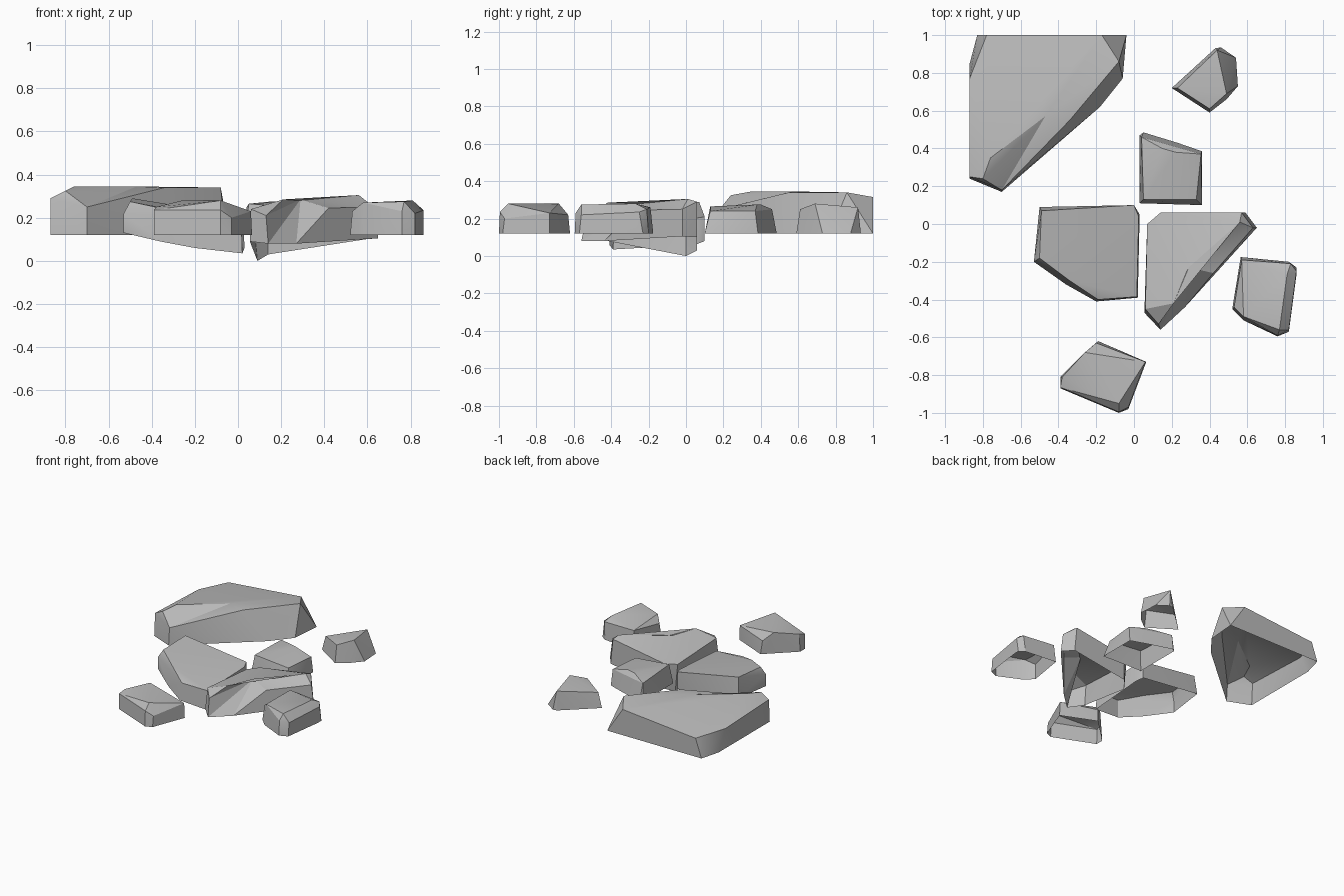
import bpy
import bmesh
import math

FLOOR = 0.12          # height of the rim of the level stones
SMOOTH_ANGLE = math.radians(25)

if "Cube" in bpy.data.objects:
    bpy.data.objects.remove(bpy.data.objects["Cube"], do_unlink=True)


def make_material(name, value):
    """One plain grey material."""
    material = bpy.data.materials.new(name)
    material.use_nodes = True
    colour = (value, value, value, 1)
    material.diffuse_color = colour
    shader = material.node_tree.nodes["Principled BSDF"]
    shader.inputs["Base Color"].default_value = colour
    shader.inputs["Roughness"].default_value = 0.9
    return material


stone_grey = make_material("stone grey", 0.5)


def rock(name, rim, crown, chip=None):
    """Faceted stone shell: the hull of a lower rim and a crown, open below.

    A chip is a pair of points: a hull corner and where it is knocked in to.
    """
    bm = bmesh.new()
    rim_verts = set()
    for point in rim:
        height = point[2] if len(point) == 3 else FLOOR
        rim_verts.add(bm.verts.new((point[0], point[1], height)))
    for point in crown:
        bm.verts.new(point)
    if chip:
        chip_vert = bm.verts.new(chip[0])
    bmesh.ops.convex_hull(bm, input=list(bm.verts))
    if chip:
        chip_vert.co = chip[1]

    # Open the underside and drop anything left inside the shell
    underside = [face for face in bm.faces if rim_verts.issuperset(face.verts)]
    bmesh.ops.delete(bm, geom=underside, context="FACES")
    loose = [vert for vert in bm.verts if not vert.link_faces]
    bmesh.ops.delete(bm, geom=loose, context="VERTS")

    # Merge nearly flat triangles into broad facets
    bmesh.ops.dissolve_limit(bm, angle_limit=math.radians(3),
                             verts=list(bm.verts), edges=list(bm.edges))
    bmesh.ops.recalc_face_normals(bm, faces=list(bm.faces))

    mesh = bpy.data.meshes.new(name)
    bm.to_mesh(mesh)
    bm.free()
    mesh.materials.append(stone_grey)
    stone = bpy.data.objects.new(name, mesh)
    bpy.context.collection.objects.link(stone)

    bpy.ops.object.select_all(action="DESELECT")
    stone.select_set(True)
    bpy.context.view_layer.objects.active = stone
    bpy.ops.object.shade_smooth_by_angle(angle=SMOOTH_ANGLE)


# Broad slab at the back, with a chipped chamfer along its front edge
rock("large_back_slab",
     rim=[(-.87, .24), (-.7, .17), (-.34, .48), (-.18, .62), (-.06, .77),
          (-.04, 1), (-.83, 1), (-.87, .85)],
     crown=[(-.87, .25, .29), (-.8, .24, .325), (-.7, .18, .25),
            (-.76, .35, .345), (-.38, .49, .27), (-.34, .55, .34),
            (-.08, .86, .34), (-.17, 1, .315), (-.78, 1, .26),
            (-.87, .77, .27)],
     chip=[(-.55, .39, .36), (-.47, .57, .345)])

# Small pebble at the back
rock("back_pebble",
     rim=[(.2, .72), (.43, .93), (.46, .935), (.54, .88), (.55, .73),
          (.49, .66), (.4, .59)],
     crown=[(.23, .72, .23), (.44, .92, .26), (.49, .69, .28),
            (.4, .61, .25)])

# Block between the pebble and the middle slabs
rock("back_block",
     rim=[(.03, .11), (.36, .1), (.36, .385), (.23, .43), (.05, .485),
          (.03, .47)],
     crown=[(.05, .13, .265), (.33, .13, .24), (.355, .37, .24),
            (.22, .38, .275), (.15, .4, .275), (.04, .46, .25)])

# Two tilted slabs in the middle
rock("middle_right_slab",
     rim=[(-.5, .09, .14), (0, .1, .08), (.03, .05, .06), (.02, -.39, .035),
          (-.2, -.41, .06), (-.36, -.32, .09), (-.53, -.2, .13)],
     crown=[(-.49, .07, .29), (0, .1, .21), (.025, .04, .2),
            (.015, -.385, .18), (-.19, -.4, .19), (-.34, -.3, .24),
            (-.5, -.18, .275), (-.53, -.2, .22)])

rock("middle_left_slab",
     rim=[(.09, 0, 0), (.14, .06, .03), (.59, .06, .1), (.65, -.02, .105),
          (.4, -.28, .09), (.27, -.44, .08), (.14, -.56, .08),
          (.055, -.47, .09)],
     crown=[(.07, 0, .21), (.14, .06, .22), (.57, .06, .29),
            (.56, .01, .305), (.63, -.02, .25), (.42, -.26, .245),
            (.41, -.28, .16), (.21, -.42, .285), (.06, -.45, .24),
            (.13, -.53, .21)],
     chip=[(.34, -.33, .29), (.29, -.23, .285)])

# Two small stones at the front
rock("front_stone",
     rim=[(-.39, -.81), (-.19, -.62), (.065, -.73), (-.03, -.98),
          (-.08, -1), (-.39, -.87)],
     crown=[(-.38, -.81, .25), (-.26, -.68, .28), (-.2, -.63, .22),
            (.06, -.73, .23), (-.08, -.95, .28), (-.08, -.995, .235),
            (-.39, -.865, .235), (-.03, -.97, .2)])

rock("front_left_stone",
     rim=[(.52, -.45), (.565, -.175), (.82, -.2), (.86, -.23), (.86, -.27),
          (.82, -.57), (.76, -.595), (.58, -.51)],
     crown=[(.53, -.44, .23), (.58, -.49, .27), (.57, -.19, .26),
            (.81, -.27, .28), (.77, -.56, .275), (.76, -.59, .23),
            (.83, -.21, .25), (.86, -.25, .235), (.82, -.56, .22)])
